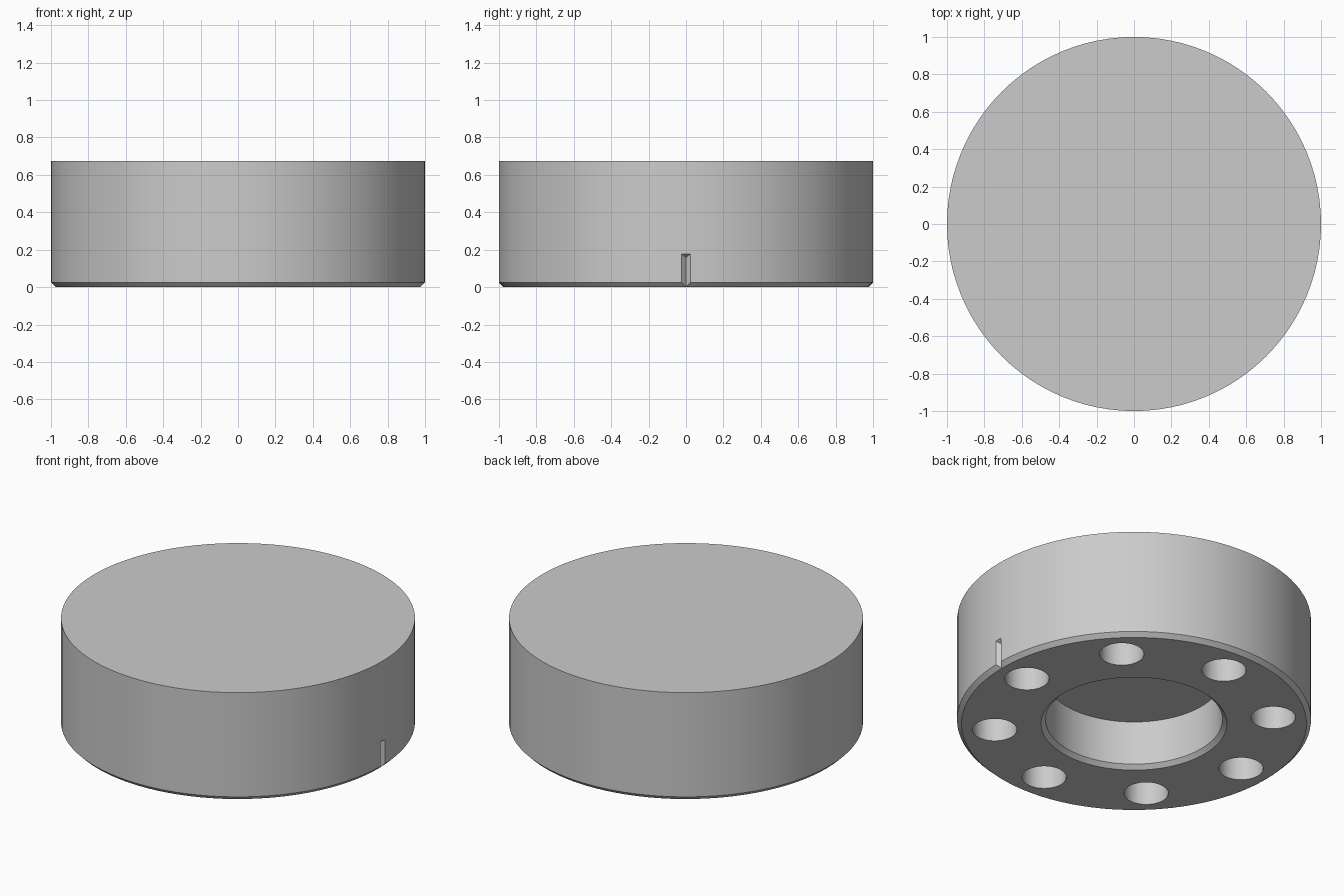
import bpy, bmesh
from math import cos, sin, pi, tau
from mathutils import Vector

cube = bpy.data.objects.get("Cube")
if cube:
    bpy.data.objects.remove(cube, do_unlink=True)

SEGMENTS = 96
HEIGHT = 0.675
CHAMFER = 0.025
BORE_DEPTH = 0.3
HOLE_COUNT = 8

grey = bpy.data.materials.new("plain_grey")
grey.use_nodes = True
colour = (0.6, 0.6, 0.6, 1)
grey.diffuse_color = colour
grey.node_tree.nodes["Principled BSDF"].inputs["Base Color"].default_value = colour


def finish(name, bm):
    """Turn a bmesh into a grey object."""
    bmesh.ops.recalc_face_normals(bm, faces=bm.faces)
    mesh = bpy.data.meshes.new(name)
    bm.to_mesh(mesh)
    bm.free()
    mesh.materials.append(grey)
    obj = bpy.data.objects.new(name, mesh)
    bpy.context.collection.objects.link(obj)
    return obj


def revolve(name, profile):
    """Spin a (radius, z) profile around the z axis."""
    bm = bmesh.new()
    verts = [bm.verts.new((r, 0, z)) for r, z in profile]
    edges = [bm.edges.new(pair) for pair in zip(verts, verts[1:])]
    bmesh.ops.spin(bm, geom=verts + edges, cent=(0, 0, 0), axis=(0, 0, 1),
                   angle=tau, steps=SEGMENTS, use_merge=True)
    bmesh.ops.remove_doubles(bm, verts=bm.verts, dist=0.0005)
    return finish(name, bm)


def cut(target, cutter):
    """Subtract the cutter and discard it."""
    mod = target.modifiers.new("cut", "BOOLEAN")
    mod.operation = "DIFFERENCE"
    mod.solver = "EXACT"
    mod.object = cutter
    bpy.context.view_layer.objects.active = target
    bpy.ops.object.modifier_apply(modifier=mod.name)
    bpy.data.objects.remove(cutter, do_unlink=True)


# Round body with chamfered lower rim and a chamfered blind bore underneath
bore = 0.5
body = revolve("round_body", [
    (0, BORE_DEPTH), (bore, BORE_DEPTH), (bore, CHAMFER), (bore + CHAMFER, 0),
    (1 - CHAMFER, 0), (1, CHAMFER), (1, HEIGHT), (0, HEIGHT)])

# Ring of blind holes in the underside
bm = bmesh.new()
for i in range(HOLE_COUNT):
    angle = tau * i / HOLE_COUNT
    made = bmesh.ops.create_cone(bm, cap_ends=True, segments=48,
                                 radius1=0.125, radius2=0.125, depth=2 * BORE_DEPTH)
    bmesh.ops.translate(bm, verts=made["verts"],
                        vec=(0.79 * cos(angle), 0.79 * sin(angle), 0))
cut(body, finish("hole_cutter", bm))

# V-shaped index notch on the left side, with a sloping top
bm = bmesh.new()
plan = [(0.976, 0), (1.03, -0.054), (1.03, 0.054)]
low = [bm.verts.new((x, y, -0.1)) for x, y in plan]
high = [bm.verts.new((x, y, 0.178 + 0.8 * (x - 1))) for x, y in plan]
bm.faces.new(low)
bm.faces.new(high)
for i in range(3):
    j = (i + 1) % 3
    bm.faces.new((low[i], low[j], high[j], high[i]))
cut(body, finish("notch_cutter", bm))

# Smooth walls, crisp edges
bpy.ops.object.select_all(action="DESELECT")
body.select_set(True)
bpy.context.view_layer.objects.active = body
bpy.ops.object.shade_smooth_by_angle(angle=pi / 6)
